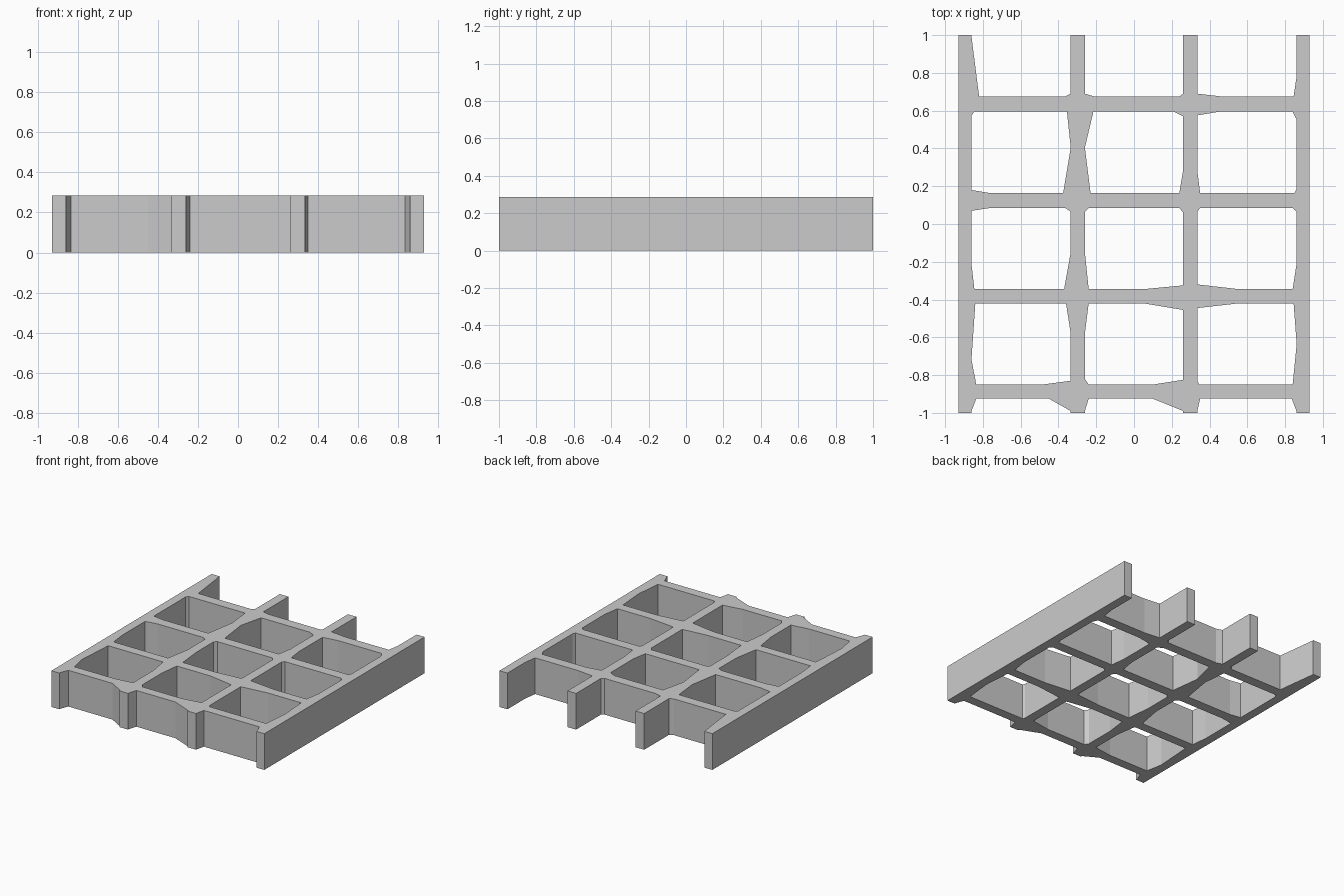
import bpy, bmesh

if "Cube" in bpy.data.objects:
    bpy.data.objects.remove(bpy.data.objects["Cube"])

HEIGHT = 0.286
# low and high edges of the long bars (x) and of the cross bars (y)
COLS = [(-0.93, -0.86), (-0.335, -0.26), (0.26, 0.335), (0.86, 0.93)]
ROWS = [(-0.925, -0.85), (-0.42, -0.345), (0.085, 0.165), (0.595, 0.675)]

# flare (dx, dy) at each opening corner: bottom left, bottom right, top right, top left
FLARES = {
    (0, 0): [(.025, .13), (.15, .02), (.025, .16), (.02, .29)],
    (1, 0): [(.02, .03), (.16, .025), (.21, .035), (.02, .16)],
    (2, 0): [(.01, .02), (.02, .20), (.015, .20), (.22, .025)],
    (0, 1): [(.015, .13), (.035, .195), (.03, .02), (.10, .015)],
    (1, 1): [(.02, .195), (.21, .02), (.02, .025), (.02, .02)],
    (2, 1): [(.22, .025), (.02, .13), (.02, .02), (.015, .02)],
    (0, 2): [(.09, .015), (.04, .24), (.02, .19), (.015, .02)],
    (1, 2): [(.03, .24), (.02, .12), (.05, .025), (.045, .19)],
    (2, 2): [(.015, .12), (.01, .02), (.02, .04), (.12, .02)],
}
# flares (left dx, dy, right dx, dy) of the open bays along the front and back
FRONT = [(.025, .065, .115, .065), (.02, .065, .16, .065), (.015, .065, .025, .065)]
BACK = [(.04, .315, .03, .015), (.05, .015, .02, .015), (.13, .015, .015, .10)]


def opening(i, j):
    """Rectangle between four bars with its corners cut by the flares."""
    x0, x1 = COLS[i][1], COLS[i + 1][0]
    y0, y1 = ROWS[j][1], ROWS[j + 1][0]
    (ax, ay), (bx, by), (cx, cy), (dx, dy) = FLARES[i, j]
    return [(x0, y0 + ay), (x0 + ax, y0), (x1 - bx, y0), (x1, y0 + by),
            (x1, y1 - cy), (x1 - cx, y1), (x0 + dx, y1), (x0, y1 - dy)]


def comb_edge(bays, base, tip, sign):
    """Left-to-right edge with bar ends reaching tip and bays at base."""
    pts = [(COLS[0][0], tip)]
    for i, (lx, ly, rx, ry) in enumerate(bays):
        x0, x1 = COLS[i][1], COLS[i + 1][0]
        pts += [(x0, tip), (x0, base + sign * ly), (x0 + lx, base),
                (x1 - rx, base), (x1, base + sign * ry), (x1, tip)]
    return pts + [(COLS[3][1], tip)]


# outer outline and nine openings as one filled, extruded profile
outline = comb_edge(FRONT, ROWS[0][0], -1, -1) + comb_edge(BACK, ROWS[3][1], 1, 1)[::-1]
loops = [outline] + [opening(i, j) for i in range(3) for j in range(3)]

curve = bpy.data.curves.new("lattice_frame", 'CURVE')
curve.dimensions = '2D'
curve.fill_mode = 'BOTH'
curve.extrude = HEIGHT / 2
for loop in loops:
    spline = curve.splines.new('POLY')
    spline.points.add(len(loop) - 1)
    for p, (x, y) in zip(spline.points, loop):
        p.co = (x, y, 0, 1)
    spline.use_cyclic_u = True

frame = bpy.data.objects.new("lattice_frame", curve)
bpy.context.collection.objects.link(frame)
bpy.context.view_layer.objects.active = frame
frame.select_set(True)
bpy.ops.object.convert(target='MESH')
frame = bpy.context.object

# weld caps to walls, stand on the ground, flat shading
bm = bmesh.new()
bm.from_mesh(frame.data)
bmesh.ops.remove_doubles(bm, verts=bm.verts[:], dist=0.0005)
bmesh.ops.translate(bm, verts=bm.verts[:], vec=(0, 0, HEIGHT / 2))
bmesh.ops.recalc_face_normals(bm, faces=bm.faces[:])
for f in bm.faces:
    f.smooth = False
bm.to_mesh(frame.data)
bm.free()
